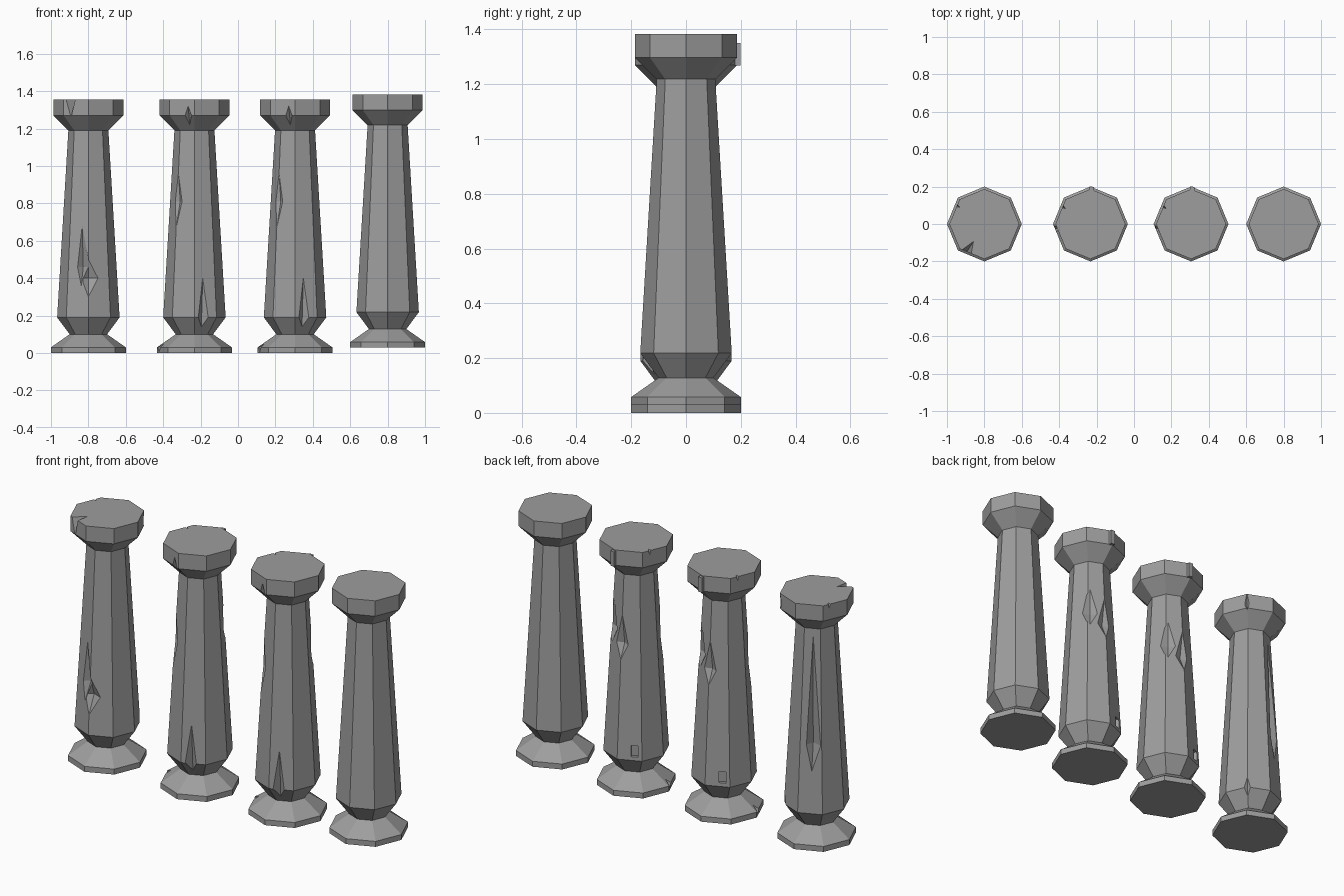
import bpy, bmesh
from math import cos, sin, pi, radians
from mathutils import Vector

cube = bpy.data.objects.get("Cube")
if cube:
    bpy.data.objects.remove(cube)

stone = bpy.data.materials.new("grey stone")
stone.use_nodes = True
stone.diffuse_color = (0.34, 0.34, 0.34, 1)
stone.node_tree.nodes["Principled BSDF"].inputs["Base Color"].default_value = (0.34, 0.34, 0.34, 1)

# Pillar outline: radius, height
PROFILE = [(0.2, 0), (0.2, 0.03), (0.1, 0.1), (0.167, 0.19),
           (0.107, 1.19), (0.187, 1.27), (0.187, 1.355)]


def make_object(name, bm, location):
    bmesh.ops.recalc_face_normals(bm, faces=bm.faces)
    mesh = bpy.data.meshes.new(name)
    bm.to_mesh(mesh)
    bm.free()
    mesh.materials.append(stone)
    obj = bpy.data.objects.new(name, mesh)
    obj.location = location
    bpy.context.collection.objects.link(obj)
    return obj


def pillar(name, location):
    bm = bmesh.new()
    rings = [[bm.verts.new((r * cos(i * pi / 4), r * sin(i * pi / 4), z)) for i in range(8)]
             for r, z in PROFILE]
    for low, high in zip(rings, rings[1:]):
        for i in range(8):
            j = (i + 1) % 8
            bm.faces.new((low[i], low[j], high[j], high[i]))
    bm.faces.new(rings[0])
    bm.faces.new(rings[-1])
    return make_object(name, bm, location)


def surface(angle, z):
    """Distance from the axis to the octagonal surface."""
    r = PROFILE[-1][0]
    for (r0, z0), (r1, z1) in zip(PROFILE, PROFILE[1:]):
        if z0 <= z <= z1:
            r = r0 + (r1 - r0) * (z - z0) / (z1 - z0)
            break
    return r * cos(pi / 8) / cos(radians(angle % 45 - 22.5))


def hull(name, points, angle, location):
    """Convex solid from (sideways, outward, height) points facing an angle."""
    a = radians(angle)
    out, side = Vector((cos(a), sin(a), 0)), Vector((-sin(a), cos(a), 0))
    bm = bmesh.new()
    for u, d, z in points:
        bm.verts.new(side * u + out * d + Vector((0, 0, z)))
    bmesh.ops.convex_hull(bm, input=bm.verts)
    return make_object(name, bm, location)


def carve(target, points, angle):
    cutter = hull("chip_cutter", points, angle, target.location)
    cutter.hide_render = True
    mod = target.modifiers.new("chip", "BOOLEAN")
    mod.operation, mod.solver, mod.object = "DIFFERENCE", "EXACT", cutter
    bpy.context.view_layer.objects.active = target
    bpy.ops.object.modifier_apply(modifier=mod.name)
    bpy.data.objects.remove(cutter)


def chip(target, angle, bottom, middle, top, left, right, depth):
    """Diamond-shaped chip, deepest at the middle height."""
    r = surface(angle, middle)
    carve(target, [(0, surface(angle, top), top), (0, surface(angle, bottom), bottom),
                   (-left, r, middle), (right, r, middle),
                   (0, r - depth, middle), (0, r + 0.1, middle)], angle)


def rim_chip(target, angle, bottom, width, depth):
    """V-shaped notch broken out of the top rim."""
    r, top = surface(angle, 1.355), 1.37
    carve(target, [(-width, r + 0.05, top), (width, r + 0.05, top), (0, r - depth, top),
                   (0, r + 0.02, bottom)], angle)


def slot(target, angle, bottom, top, width, depth):
    """Small rectangular pit."""
    r = surface(angle, (bottom + top) / 2)
    carve(target, [(u, d, z) for u in (-width, width) for d in (r - depth, r + 0.05)
                   for z in (bottom, top)], angle)


def flake(name, target, angle, bottom, top, width, rise):
    """Thin loose flake standing proud of the capital."""
    r = surface(angle, top)
    hull(name, [(u, d, z) for u in (-width, width) for d in (r - 0.05, r + rise)
                for z in (bottom, top)], angle, target.location)


# Broken pillar
broken = pillar("broken_pillar", (-0.8, 0, 0))
chip(broken, 270, 0.3, 0.4, 0.5, 0.06, 0.11, 0.04)
chip(broken, 255, 0.36, 0.46, 0.68, 0.025, 0.05, 0.035)
chip(broken, 115, 0.42, 0.56, 1.15, 0.03, 0.045, 0.035)
chip(broken, 45, 0.15, 0.2, 0.25, 0.02, 0.02, 0.02)
chip(broken, 45, 1.26, 1.3, 1.36, 0.015, 0.015, 0.02)
rim_chip(broken, 238, 1.23, 0.05, 0.075)
rim_chip(broken, 146, 1.31, 0.03, 0.03)

# Two matching chipped pillars
for label, x in (("left", 0.305), ("right", -0.233)):
    chipped = pillar("chipped_pillar_" + label, (x, 0, 0))
    chip(chipped, 225, 0.67, 0.81, 0.96, 0.05, 0.05, 0.022)
    chip(chipped, 288, 0.14, 0.19, 0.4, 0.03, 0.03, 0.025)
    chip(chipped, 90, 0.73, 0.81, 0.97, 0.09, 0.06, 0.03)
    chip(chipped, 50, 0.79, 0.87, 1.02, 0.06, 0.07, 0.03)
    slot(chipped, 122, 0.21, 0.27, 0.017, 0.015)
    chip(chipped, 259, 1.22, 1.27, 1.32, 0.02, 0.02, 0.02)
    rim_chip(chipped, 148, 1.31, 0.025, 0.035)
    chip(chipped, 188, 0.005, 0.03, 0.05, 0.02, 0.02, 0.02)
    flake("capital_flake_" + label, chipped, 88, 1.268, 1.35, 0.012, 0.015)

# Intact pillar stands slightly higher
pillar("intact_pillar", (0.8, 0, 0.028))
